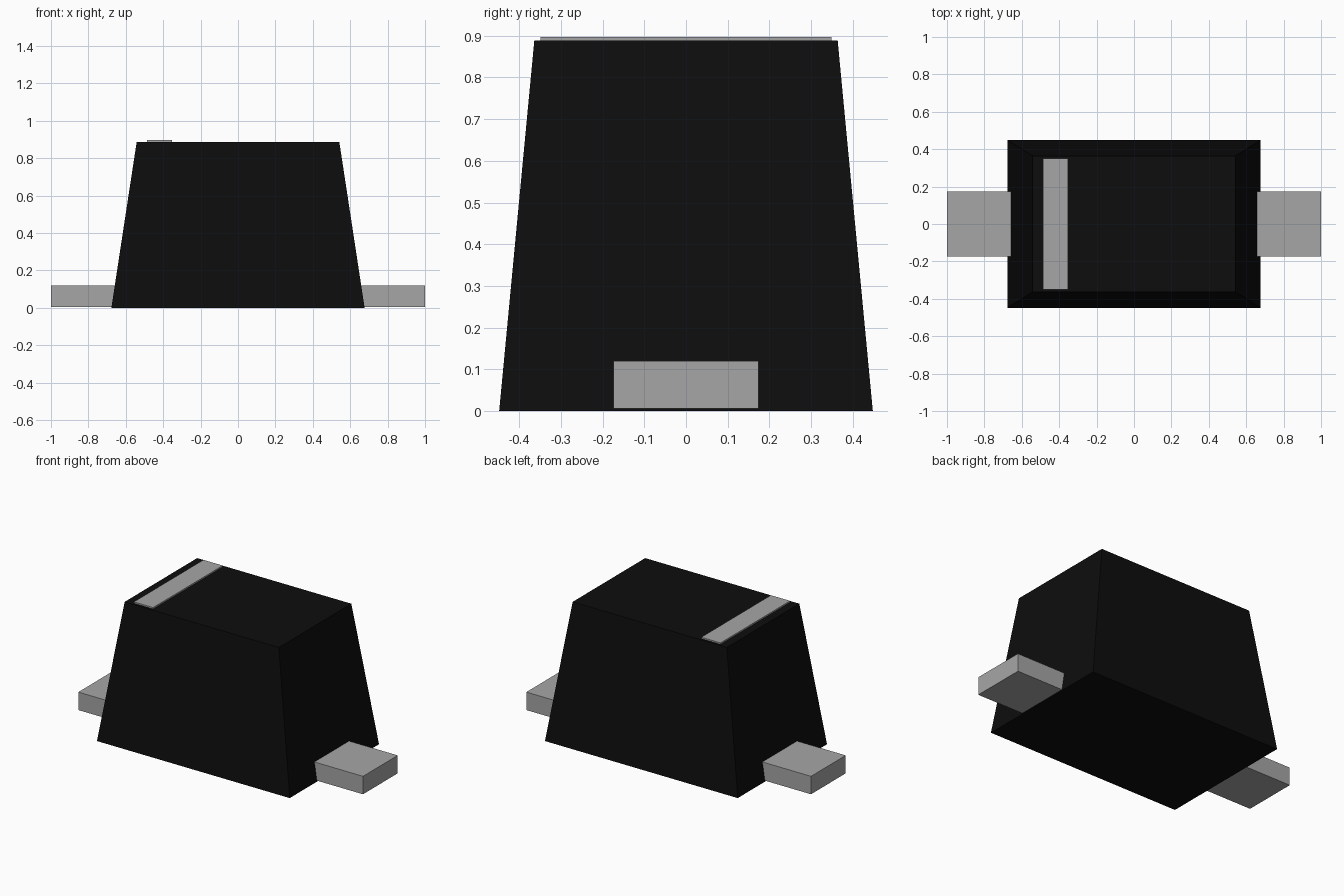
import bpy, bmesh

cube = bpy.data.objects.get("Cube")
if cube:
    bpy.data.objects.remove(cube, do_unlink=True)


def material(name, value):
    m = bpy.data.materials.new(name)
    m.use_nodes = True
    color = (value, value, value, 1)
    m.diffuse_color = color
    m.node_tree.nodes["Principled BSDF"].inputs["Base Color"].default_value = color
    return m


def block(name, low, high, mat, taper=(1, 1)):
    """Box between two corners, its top scaled by taper about its own centre."""
    size = [h - l for l, h in zip(low, high)]
    mesh = bpy.data.meshes.new(name)
    bm = bmesh.new()
    bmesh.ops.create_cube(bm, size=1)
    for v in bm.verts:
        if v.co.z > 0:
            v.co.x *= taper[0]
            v.co.y *= taper[1]
        for i in range(3):
            v.co[i] = v.co[i] * size[i] + (low[i] + high[i]) / 2
    bm.to_mesh(mesh)
    bm.free()
    mesh.materials.append(mat)
    obj = bpy.data.objects.new(name, mesh)
    bpy.context.collection.objects.link(obj)
    return obj


black = material("black plastic", 0.004)
grey = material("light grey metal", 0.38)

# Tapered housing
block("housing", (-0.677, -0.448, 0), (0.677, 0.448, 0.888), black, (0.8, 0.812))

# Raised stripe marking one end of the top
block("polarity_stripe", (-0.487, -0.349, 0.885), (-0.352, 0.349, 0.897), grey)

# Flat terminals at both ends
block("left_terminal", (0.63, -0.174, 0.006), (1, 0.174, 0.12), grey)
block("right_terminal", (-1, -0.174, 0.006), (-0.63, 0.174, 0.12), grey)
